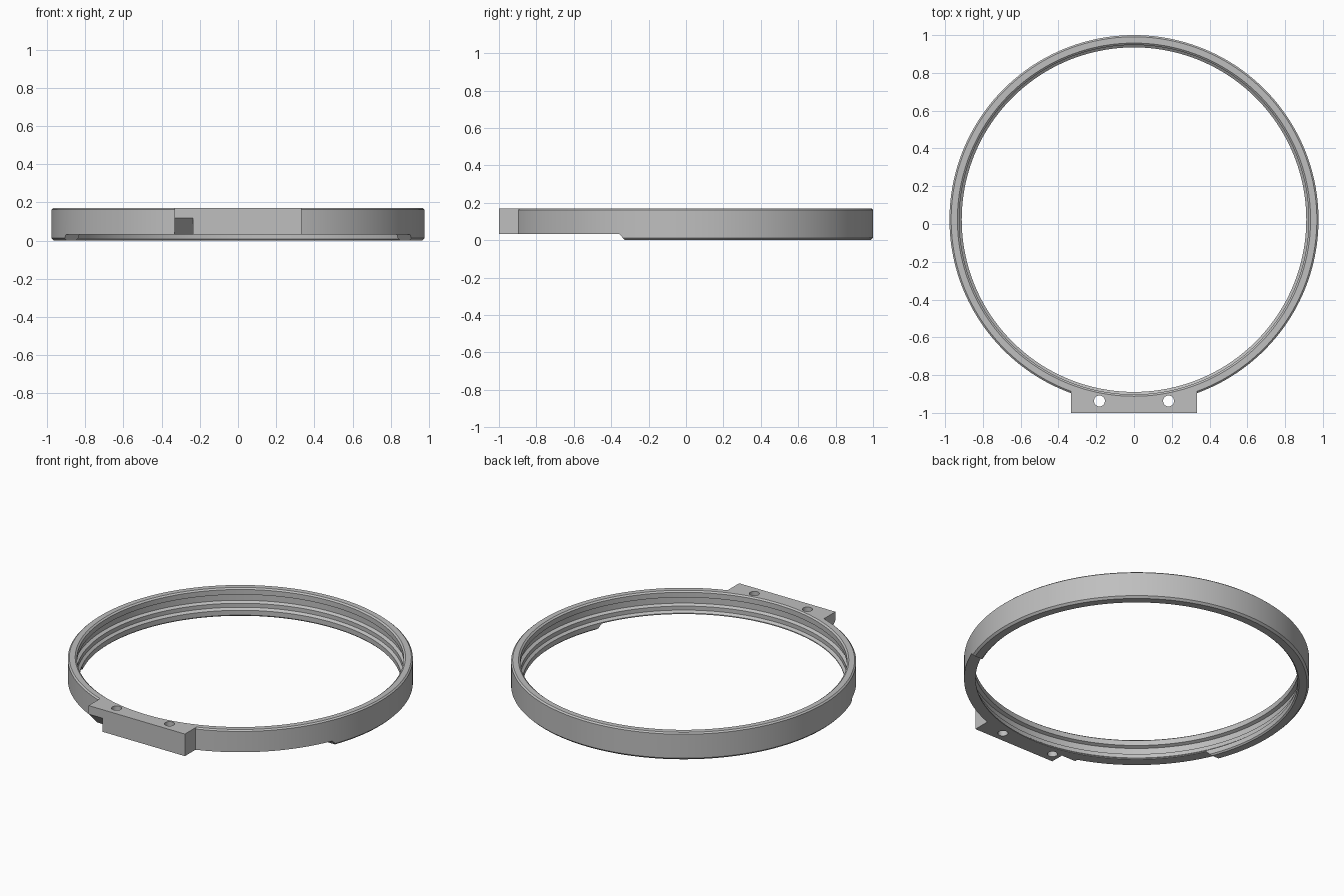
import bpy
import bmesh
import math

cube = bpy.data.objects.get("Cube")
if cube:
    bpy.data.objects.remove(cube, do_unlink=True)

CENTRE_Y = 0.023
TOP = 0.17
LEDGE = 0.032
SEGMENTS = 180

grey = bpy.data.materials.new("plain grey")
grey.use_nodes = True
colour = (0.52, 0.52, 0.52, 1)
grey.diffuse_color = colour
grey.node_tree.nodes["Principled BSDF"].inputs["Base Color"].default_value = colour


def finish(name, bm):
    bmesh.ops.recalc_face_normals(bm, faces=bm.faces)
    mesh = bpy.data.meshes.new(name)
    bm.to_mesh(mesh)
    bm.free()
    mesh.materials.append(grey)
    obj = bpy.data.objects.new(name, mesh)
    bpy.context.collection.objects.link(obj)
    return obj


def prism(name, points, offset):
    """Extrude a closed polygon of 3D points along an offset."""
    bm = bmesh.new()
    face = bm.faces.new([bm.verts.new(p) for p in points])
    new = bmesh.ops.extrude_face_region(bm, geom=[face])["geom"]
    verts = [v for v in new if isinstance(v, bmesh.types.BMVert)]
    bmesh.ops.translate(bm, verts=verts, vec=offset)
    return finish(name, bm)


def combine(target, other, operation):
    mod = target.modifiers.new(operation.lower(), "BOOLEAN")
    mod.operation = operation
    mod.solver = "EXACT"
    mod.object = other
    bpy.context.view_layer.objects.active = target
    bpy.ops.object.modifier_apply(modifier=mod.name)
    bpy.data.objects.remove(other, do_unlink=True)


# Ring: chamfered section with an inner groove and a stepped lower lip
section = [
    (0.977, 0.012), (0.977, 0.162), (0.968, TOP), (0.935, TOP),
    (0.925, 0.162), (0.925, 0.13), (0.945, 0.122), (0.945, 0.085),
    (0.927, 0.075), (0.927, 0.05), (0.912, 0.038), (0.912, 0.008),
    (0.92, 0), (0.965, 0),
]
bm = bmesh.new()
loops = []
for i in range(SEGMENTS):
    a = math.tau * i / SEGMENTS
    loops.append([bm.verts.new((r * math.sin(a), CENTRE_Y - r * math.cos(a), z))
                  for r, z in section])
for i in range(SEGMENTS):
    here, there = loops[i], loops[(i + 1) % SEGMENTS]
    for j in range(len(section)):
        k = (j + 1) % len(section)
        bm.faces.new((here[j], here[k], there[k], there[j]))
ring = finish("clamp_ring", bm)

# Front part of the lower lip cut away, ending in a short ramp
combine(ring, prism("lip_cutter", [
    (-1.2, -1.2, -0.1), (-1.2, -0.31, -0.1), (-1.2, -0.31, -0.02),
    (-1.2, -0.355, LEDGE), (-1.2, -1.2, LEDGE)], (2.4, 0, 0)), "DIFFERENCE")

# Mounting tab: straight front, back curved to sit inside the ring wall
half = 0.333
back = []
for i in range(17):
    x = half - 2 * half * i / 16
    back.append((x, CENTRE_Y - math.sqrt(0.953 ** 2 - x * x), LEDGE))
outline = [(-half, -1, LEDGE), (half, -1, LEDGE)] + back
tab = prism("mounting_tab", outline, (0, 0, TOP - LEDGE))
combine(ring, tab, "UNION")

# Sloped relief under one end of the tab
combine(ring, prism("relief_cutter", [
    (-0.36, -1.02, 0.137), (-0.36, -0.913, 0.03),
    (-0.36, -0.913, 0), (-0.36, -1.02, 0)], (0.125, 0, 0)), "DIFFERENCE")

# Two screw holes through the tab
for side in (-1, 1):
    circle = [(side * 0.183 + 0.029 * math.cos(math.tau * i / 32),
               -0.937 + 0.029 * math.sin(math.tau * i / 32), -0.1)
              for i in range(32)]
    combine(ring, prism("hole_cutter", circle, (0, 0, 0.4)), "DIFFERENCE")

# Smooth curved walls while keeping the edges crisp
bpy.ops.object.select_all(action="DESELECT")
ring.select_set(True)
bpy.context.view_layer.objects.active = ring
bpy.ops.object.shade_smooth_by_angle(angle=math.radians(25))
